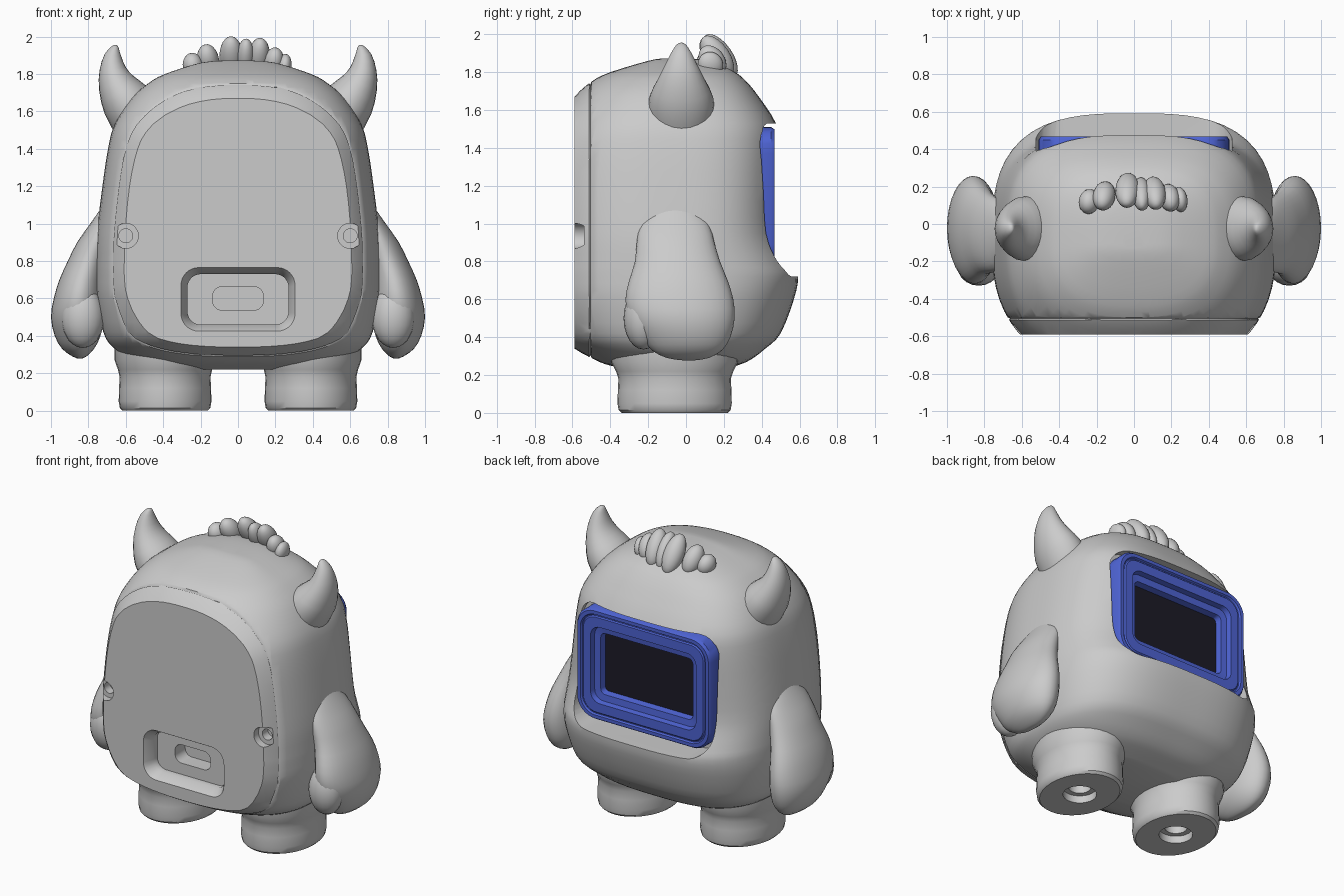
import bpy, bmesh, math
from mathutils import Vector, Matrix

if "Cube" in bpy.data.objects:
    bpy.data.objects.remove(bpy.data.objects["Cube"])


def material(name, rgb):
    m = bpy.data.materials.new(name)
    m.diffuse_color = (*rgb, 1)
    m.use_nodes = True
    m.node_tree.nodes["Principled BSDF"].inputs["Base Color"].default_value = m.diffuse_color
    return m


GREY = material("light grey", (0.6, 0.6, 0.6))
BLUE = material("blue", (0.075, 0.125, 0.65))
DARK = material("screen black", (0.012, 0.011, 0.02))


def finish(name, bm, mat, smooth=True):
    bmesh.ops.recalc_face_normals(bm, faces=bm.faces)
    me = bpy.data.meshes.new(name)
    bm.to_mesh(me)
    bm.free()
    me.materials.append(mat)
    ob = bpy.data.objects.new(name, me)
    bpy.context.collection.objects.link(ob)
    if smooth:
        shade(ob)
    return ob


def shade(ob):
    bpy.ops.object.select_all(action='DESELECT')
    ob.select_set(True)
    bpy.context.view_layer.objects.active = ob
    bpy.ops.object.shade_smooth_by_angle(angle=math.radians(35))


def loft(rings):
    """Skin a list of closed rings and cap both ends."""
    bm = bmesh.new()
    vs = [[bm.verts.new(p) for p in r] for r in rings]
    n = len(rings[0])
    for a, b in zip(vs, vs[1:]):
        for i in range(n):
            j = (i + 1) % n
            bm.faces.new((a[i], a[j], b[j], b[i]))
    bm.faces.new(vs[0])
    bm.faces.new(vs[-1])
    return bm


def ellipse(c, u, v, n=32):
    return [c + u * math.cos(2 * math.pi * i / n) + v * math.sin(2 * math.pi * i / n)
            for i in range(n)]


def rounded_rect(hw, hh, r, y, cx=0, cz=0, seg=8):
    pts = []
    for q, (sx, sz) in enumerate(((1, 1), (-1, 1), (-1, -1), (1, -1))):
        for k in range(seg + 1):
            a = math.pi / 2 * (q + k / (seg + 1 if r >= hw else seg))
            pts.append(Vector((cx + sx * (hw - r) + r * math.cos(a), y,
                               cz + sz * (hh - r) + r * math.sin(a))))
    return pts


def spline(table, sub):
    """Catmull-Rom subdivision of a table of tuples."""
    out = []
    for i in range(len(table) - 1):
        p = [table[max(0, min(len(table) - 1, i + k))] for k in (-1, 0, 1, 2)]
        for s in range(sub):
            t = s / sub
            out.append([0.5 * (2 * b + (c - a) * t + (2 * a - 5 * b + 4 * c - d) * t * t
                               + (3 * b - a - 3 * c + d) * t ** 3) for a, b, c, d in zip(*p)])
    return out + [list(table[-1])]


# Body: height, half width, back reach, face reach
BODY = [(.22, .35, -.25, .18), (.25, .50, -.40, .27), (.28, .58, -.48, .34),
        (.34, .67, -.59, .42), (.42, .72, -.69, .50), (.60, .755, -.77, .57),
        (.72, .76, -.79, .592), (.80, .76, -.79, .56), (.95, .755, -.79, .50),
        (1.2, .725, -.79, .495), (1.4, .695, -.76, .495), (1.53, .66, -.70, .475),
        (1.67, .57, -.59, .385), (1.75, .48, -.50, .32), (1.80, .39, -.40, .26),
        (1.86, .20, -.20, .14), (1.872, .06, -.13, .0)]
CY = -0.1


def body_ring(z, w, yb, yf, n=72):
    pts = []
    for i in range(n):
        a = 2 * math.pi * i / n
        c, s = math.cos(a), math.sin(a)
        e = 3.0 if s > 0 else 2.5
        r = (abs(c) ** e + abs(s) ** e) ** (-1 / e)
        pts.append(Vector((w * r * c, CY + r * s * ((yf - CY) if s > 0 else (CY - yb)), z)))
    return pts


bm = loft([body_ring(*row) for row in spline(BODY, 3)])


def bisect(y, clear=False):
    bmesh.ops.bisect_plane(bm, geom=bm.verts[:] + bm.edges[:] + bm.faces[:],
                           plane_co=(0, y, 0), plane_no=(0, -1, 0), clear_outer=clear)


# Seam groove around the back cover, then the flat cover face
for y in (-.512, -.505, -.498):
    bisect(y)
for v in bm.verts:
    if abs(v.co.y + .505) < 1e-4:
        v.co.x *= .985
        v.co.z = 1 + (v.co.z - 1) * .985
bisect(-.59, True)
bmesh.ops.holes_fill(bm, edges=[e for e in bm.edges if e.is_boundary], sides=0)
body = finish("body", bm, GREY, False)


def cut(rings):
    cutter = finish("cutter", loft(rings), GREY, False)
    cutter.hide_render = True
    mod = body.modifiers.new("cut", 'BOOLEAN')
    mod.operation, mod.solver, mod.object = 'DIFFERENCE', 'EXACT', cutter
    bpy.context.view_layer.objects.active = body
    bpy.ops.object.modifier_apply(modifier=mod.name)
    bpy.data.objects.remove(cutter)


FZ = 1.13
# Face pocket with a ledge at its foot
cut([rounded_rect(.525, .405, .14, y, 0, FZ - .005) for y in (.36, .9)])
# Charging port recess and slot
cut([rounded_rect(hw, hh, r, y, 0, .595) for hw, hh, r, y in
     ((.315, .18, .10, -.61), (.305, .17, .095, -.59), (.27, .135, .07, -.53),
      (.27, .135, .07, -.49))])
cut([rounded_rect(.135, .063, .05, y, 0, .60) for y in (-.6, -.38)])
# Stepped screw holes
for s in (-1, 1):
    cut([rounded_rect(r, r, r, y, s * .6, .935) for r, y in
         ((.067, -.7), (.067, -.54), (.037, -.54), (.037, -.48))])
shade(body)

# Screen surround
FRAME = [(.51, .38, .14, .34), (.51, .38, .14, .45), (.498, .368, .13, .468),
         (.475, .345, .112, .468), (.468, .338, .105, .456), (.462, .332, .10, .456),
         (.455, .325, .095, .464), (.40, .262, .07, .464), (.392, .254, .065, .43),
         (.35, .21, .035, .425), (.34, .20, .025, .38)]
finish("screen_frame", loft([rounded_rect(a, b, r, y, 0, FZ) for a, b, r, y in FRAME]), BLUE)
finish("screen", loft([rounded_rect(.34, .20, .025, y, 0, FZ) for y in (.379, .386)]), DARK)

# Leg rings: x radius, y radius, height (starting inside the sole hole)
LEG = [(.07, .07, .20), (.07, .07, .05), (.105, .105, .05), (.105, .105, .0),
       (.228, .28, .0), (.242, .296, .015), (.248, .302, .05), (.246, .30, .12),
       (.243, .297, .18), (.252, .31, .22), (.27, .335, .27), (.27, .335, .36)]
# Arm rings: height, inner x, outer x, rear y, front y
ARM = [(1.1, .64, .72, -.16, .04), (1.0, .64, .79, -.24, .12), (.9, .66, .86, -.26, .15),
       (.8, .69, .91, -.27, .18), (.7, .71, .955, -.30, .22), (.6, .715, .985, -.32, .25),
       (.5, .72, 1.0, -.30, .257), (.4, .735, .98, -.24, .235), (.33, .77, .94, -.18, .19),
       (.29, .81, .885, -.10, .12), (.278, .835, .855, -.02, .05)]
# Horn rings: x, z, in-plane radius, y radius
HORN = [(.53, 1.56, .15, .175), (.60, 1.66, .135, .17), (.65, 1.75, .10, .13),
        (.67, 1.83, .07, .09), (.668, 1.90, .045, .055), (.655, 1.945, .018, .025),
        (.652, 1.955, .004, .006)]


def ball(name, centre, radii, rot=Matrix()):
    bm = bmesh.new()
    bmesh.ops.create_uvsphere(bm, u_segments=20, v_segments=12, radius=1)
    bmesh.ops.transform(bm, verts=bm.verts,
                        matrix=Matrix.Translation(centre) @ rot @ Matrix.Diagonal((*radii, 1)))
    return finish(name, bm, GREY)


for s, side in ((-1, "left"), (1, "right")):
    finish(side + "_leg", loft([ellipse(Vector((s * .39, -.06, z)), Vector((rx, 0, 0)),
                                        Vector((0, ry, 0))) for rx, ry, z in LEG]), GREY)
    finish(side + "_arm", loft([ellipse(Vector((s * (a + b) / 2, (c + d) / 2, z)),
                                        Vector(((b - a) / 2, 0, 0)), Vector((0, (d - c) / 2, 0)))
                                for z, a, b, c, d in spline(ARM, 2)]), GREY)
    ball(side + "_thumb", (s * .83, -.225, .50), (.115, .105, .165))
    rows = spline(HORN, 2)
    rings = []
    for i, (x, z, r, ry) in enumerate(rows):
        p, q = rows[max(i - 1, 0)], rows[min(i + 1, len(rows) - 1)]
        t = Vector((q[0] - p[0], 0, q[1] - p[1])).normalized()
        rings.append(ellipse(Vector((s * x, -.025, z)), Vector((s * t.z, 0, -t.x)) * r,
                             Vector((0, ry, 0)), 24))
    finish(side + "_horn", loft(rings), GREY)

# Hair tuft: locks leaning towards the face
for i, (x, y, z, rx, rz) in enumerate([(-.24, .12, 1.845, .055, .07), (-.16, .15, 1.87, .06, .10),
                                       (-.035, .18, 1.885, .065, .135), (.04, .16, 1.88, .05, .125),
                                       (.11, .165, 1.885, .06, .125), (.19, .14, 1.86, .055, .09),
                                       (.245, .13, 1.84, .04, .07)]):
    ball("hair_lock_%d" % (i + 1), (x, y, z), (rx, .065, rz),
         Matrix.Rotation(math.radians(35), 4, 'X') @ Matrix.Rotation(x * .8, 4, 'Y'))
